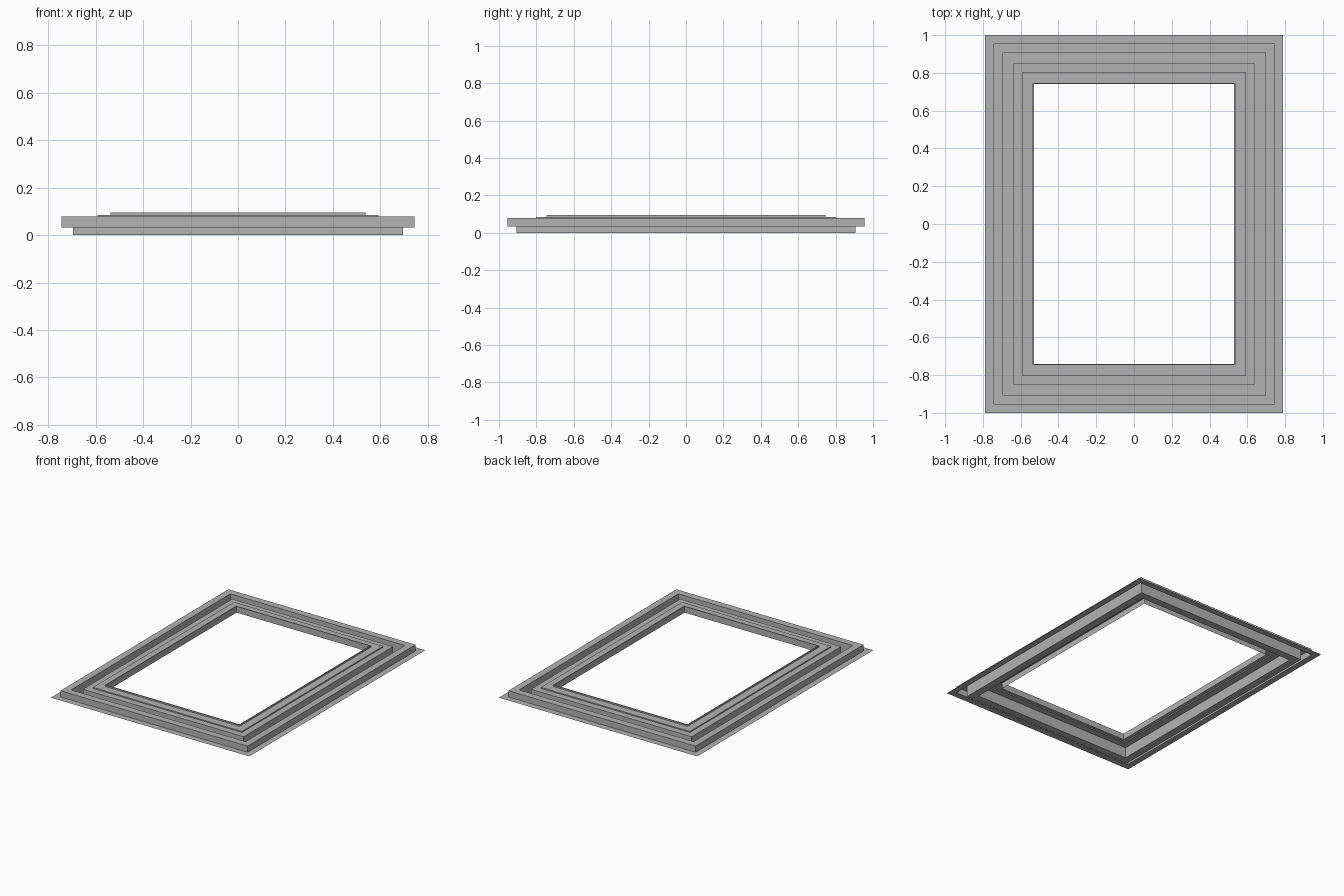
import bpy
import bmesh

cube = bpy.data.objects.get("Cube")
if cube:
    bpy.data.objects.remove(cube, do_unlink=True)

HALF_X, HALF_Y = 0.79, 1.0

grey = bpy.data.materials.new("plain grey")
grey.use_nodes = True
colour = (0.45, 0.45, 0.45, 1)
grey.diffuse_color = colour
grey.node_tree.nodes["Principled BSDF"].inputs["Base Color"].default_value = colour


def mitred_frame(name, profile):
    """Sweep an (inset, height) profile around the rectangle with mitred corners."""
    bm = bmesh.new()
    rings = []
    for inset, z in profile:
        x, y = HALF_X - inset, HALF_Y - inset
        rings.append([bm.verts.new((sx * x, sy * y, z))
                      for sx, sy in ((-1, -1), (1, -1), (1, 1), (-1, 1))])
    for outer, inner in zip(rings, rings[1:]):
        for i in range(4):
            j = (i + 1) % 4
            bm.faces.new((outer[i], outer[j], inner[j], inner[i]))
    mesh = bpy.data.meshes.new(name)
    bm.to_mesh(mesh)
    bm.free()
    mesh.materials.append(grey)
    obj = bpy.data.objects.new(name, mesh)
    bpy.context.collection.objects.link(obj)
    return obj


# Thin outer flange
mitred_frame("outer_flange", [(0, 0.033), (0.045, 0.033)])

# Raised outer rib, dropping into the channel
mitred_frame("outer_rib", [(0.045, 0.033), (0.045, 0.078), (0.095, 0.078), (0.095, 0)])

# Channel floor the frame stands on
mitred_frame("channel_floor", [(0.095, 0), (0.15, 0)])

# Inner rib with a shallow step
mitred_frame("inner_rib", [(0.15, 0), (0.15, 0.077), (0.197, 0.077),
                           (0.197, 0.085), (0.253, 0.085)])

# Lip around the opening
mitred_frame("opening_lip", [(0.253, 0.085), (0.253, 0.095), (0.26, 0.095), (0.26, 0.05)])
